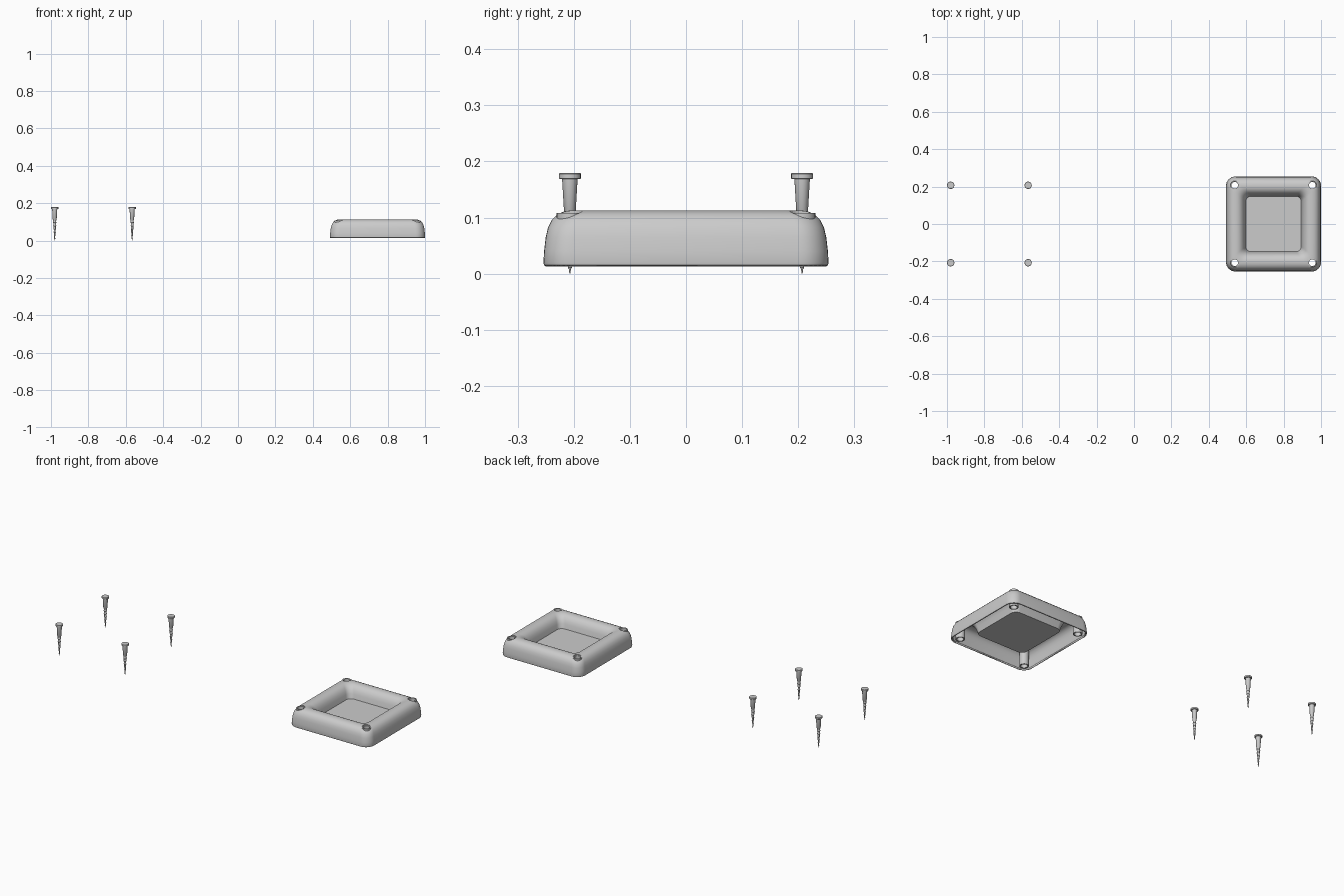
import bpy, bmesh
from math import cos, sin, pi

if "Cube" in bpy.data.objects:
    bpy.data.objects.remove(bpy.data.objects["Cube"])

CX, HALF, HOLE = 0.746, 0.254, 0.207
CORNERS = [(sx, sy) for sx in (-1, 1) for sy in (-1, 1)]


def finish(bm, name, loc=(0, 0, 0)):
    bmesh.ops.recalc_face_normals(bm, faces=bm.faces)
    me = bpy.data.meshes.new(name)
    bm.to_mesh(me)
    bm.free()
    ob = bpy.data.objects.new(name, me)
    ob.location = loc
    bpy.context.collection.objects.link(ob)
    return ob


def smooth(ob, angle=35):
    bpy.ops.object.select_all(action='DESELECT')
    ob.select_set(True)
    bpy.context.view_layer.objects.active = ob
    bpy.ops.object.shade_smooth_by_angle(angle=angle * pi / 180)


def bridge(bm, a, b):
    n = len(a)
    for i in range(n):
        bm.faces.new((a[i], a[(i + 1) % n], b[(i + 1) % n], b[i]))


def lathe(name, prof, loc, n=24, closed=False):
    """Revolve (radius, z) points; capped at both ends unless the profile is a closed ring."""
    bm = bmesh.new()
    rings = [[bm.verts.new((r * cos(2 * pi * i / n), r * sin(2 * pi * i / n), z))
              for i in range(n)] for r, z in prof]
    for a, b in zip(rings, rings[1:]):
        bridge(bm, a, b)
    if closed:
        bridge(bm, rings[-1], rings[0])
    else:
        bm.faces.new(rings[0])
        bm.faces.new(rings[-1])
    return finish(bm, name, loc)


# Foot shell: rounded-square loops following a section (inset, z)
section = [(0.004, 0.013), (0.001, 0.015), (0, 0.02), (0.001, 0.04), (0.004, 0.065),
           (0.008, 0.082), (0.015, 0.096), (0.025, 0.106), (0.037, 0.111), (0.05, 0.113),
           (0.062, 0.112), (0.074, 0.108), (0.085, 0.099), (0.094, 0.086), (0.1, 0.07),
           (0.106, 0.045)]
bm = bmesh.new()
loops = []
for d, z in section:
    h, r = HALF - d, 0.05 - 0.2 * d
    ring = []
    for k, (sx, sy) in enumerate([(1, 1), (-1, 1), (-1, -1), (1, -1)]):
        for i in range(9):
            t = (k + i / 8) * pi / 2
            ring.append(bm.verts.new((sx * (h - r) + r * cos(t), sy * (h - r) + r * sin(t), z)))
    loops.append(ring)
for a, b in zip(loops, loops[1:]):
    bridge(bm, a, b)
floor = bm.faces.new(loops[-1])
bmesh.ops.recalc_face_normals(bm, faces=bm.faces)
if floor.normal.z < 0:
    bmesh.ops.reverse_faces(bm, faces=bm.faces)
me = bpy.data.meshes.new("foot_shell")
bm.to_mesh(me)
bm.free()
shell = bpy.data.objects.new("foot_shell", me)
shell.location = (CX, 0, 0)
bpy.context.collection.objects.link(shell)
smooth(shell)
sol = shell.modifiers.new("thickness", 'SOLIDIFY')
sol.thickness = 0.008
sol.offset = -1

# Screw holes with tubes running down inside the shell
R_IN, R_OUT = 0.0175, 0.0235
for sx, sy in CORNERS:
    loc = (CX + sx * HOLE, sy * HOLE, 0)
    cutter = lathe("hole_cutter", [(R_OUT - 0.0005, 0.05), (R_OUT - 0.0005, 0.2)], loc)
    cutter.hide_render = True
    cutter.hide_viewport = True
    cutter.display_type = 'WIRE'
    cut = shell.modifiers.new("hole", 'BOOLEAN')
    cut.object = cutter
    cut.operation = 'DIFFERENCE'
    cut.solver = 'EXACT'
    tube = lathe("screw_tube", [(R_OUT, 0.014), (R_OUT, 0.108), (R_IN, 0.108), (R_IN, 0.014)],
                 loc, closed=True)
    smooth(tube)

# Screws: flat head, tapered shank, ridged point
prof = [(0.0185, 0.179), (0.0197, 0.178), (0.0197, 0.170), (0.0185, 0.169),
        (0.0138, 0.169), (0.0105, 0.112)]
for i in range(6):
    z = 0.108 - i * 0.017
    core, ridge = 0.0082 - i * 0.0011, 0.0098 - i * 0.0012
    prof += [(core, z), (core, z - 0.009), (ridge, z - 0.012), (core - 0.0008, z - 0.015)]
prof += [(0.0014, 0.004), (0.0006, 0)]
for sx, sy in CORNERS:
    smooth(lathe("screw", prof, (-0.773 + sx * HOLE, sy * HOLE, 0), n=20))
